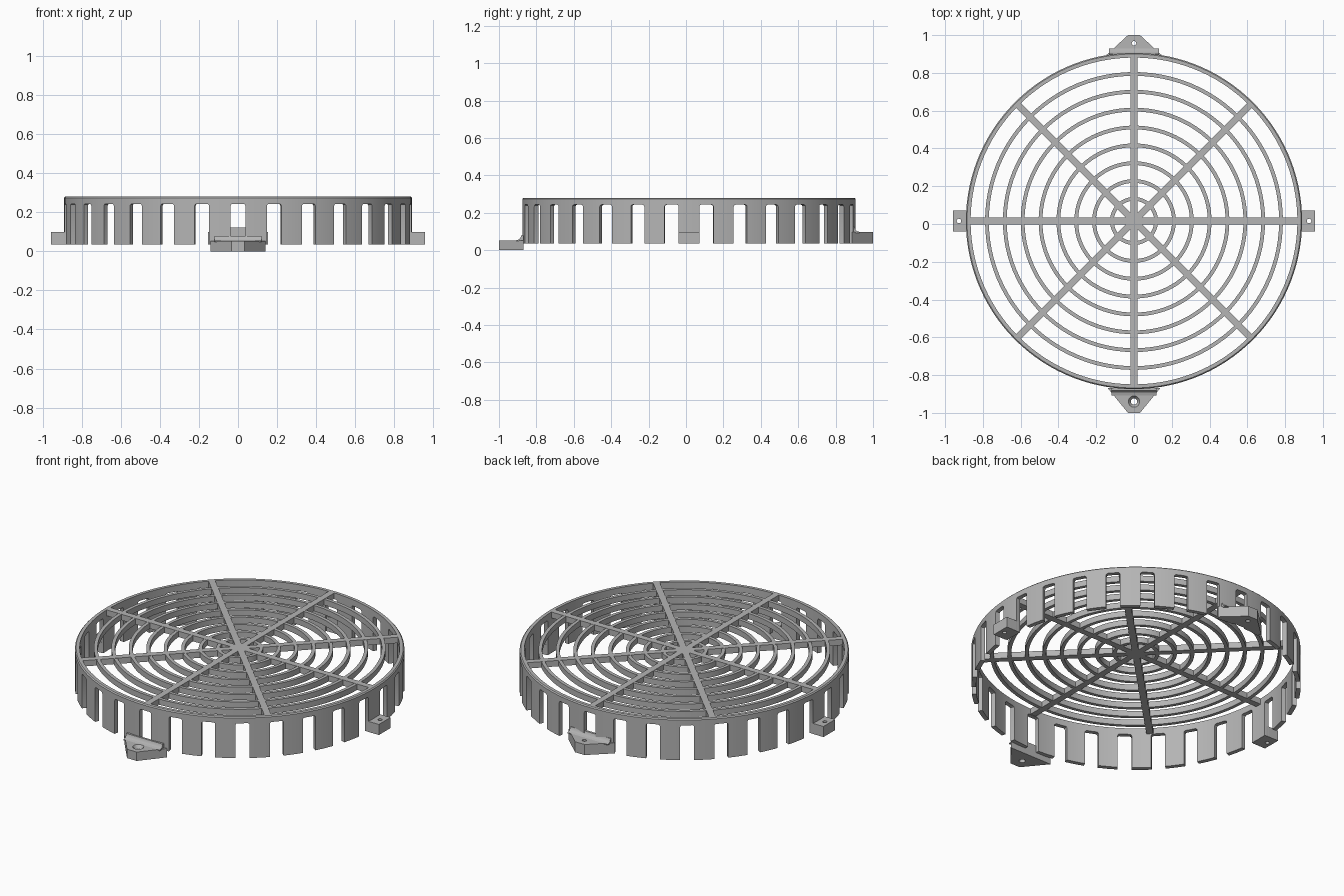
import bpy, bmesh, math
from mathutils import Matrix, Vector

if "Cube" in bpy.data.objects:
    bpy.data.objects.remove(bpy.data.objects["Cube"])

CY = 0.016            # grille axis sits slightly behind the origin
R, WALL = 0.89, 0.025
TOP, BASE = 0.28, 0.035
BAR = 0.035           # depth of the rings and spokes

grey = bpy.data.materials.new("grey plastic")
grey.use_nodes = True
colour = (0.46, 0.46, 0.46, 1)
grey.diffuse_color = colour
grey.node_tree.nodes["Principled BSDF"].inputs["Base Color"].default_value = colour


def finish(name, bm):
    bmesh.ops.recalc_face_normals(bm, faces=bm.faces)
    mesh = bpy.data.meshes.new(name)
    bm.to_mesh(mesh)
    bm.free()
    mesh.materials.append(grey)
    ob = bpy.data.objects.new(name, mesh)
    bpy.context.collection.objects.link(ob)
    return ob


def activate(ob):
    bpy.ops.object.select_all(action='DESELECT')
    ob.select_set(True)
    bpy.context.view_layer.objects.active = ob


def smooth(ob):
    activate(ob)
    bpy.ops.object.shade_smooth_by_angle(angle=math.radians(30))


def hoop(name, outer, width, z0, z1, steps, chamfer=0.0):
    """Ring with a rectangular section, top outer edge optionally chamfered."""
    section = [(outer - width, z0), (outer, z0), (outer, z1 - chamfer)]
    if chamfer:
        section.append((outer - chamfer, z1))
    else:
        section[-1] = (outer, z1)
    section.append((outer - width, z1))
    bm = bmesh.new()
    loops = []
    for i in range(steps):
        a = 2 * math.pi * i / steps
        loops.append([bm.verts.new((r * math.cos(a), CY + r * math.sin(a), z)) for r, z in section])
    n = len(section)
    for i in range(steps):
        p, q = loops[i], loops[(i + 1) % steps]
        for j in range(n):
            k = (j + 1) % n
            bm.faces.new((p[j], q[j], q[k], p[k]))
    return finish(name, bm)


def prism(bm, points, vector):
    face = bm.faces.new([bm.verts.new(p) for p in points])
    new = bmesh.ops.extrude_face_region(bm, geom=[face])["geom"]
    bmesh.ops.translate(bm, vec=vector, verts=[v for v in new if isinstance(v, bmesh.types.BMVert)])


def cut(ob, cutter):
    cutter.hide_render = True
    mod = ob.modifiers.new("cut", 'BOOLEAN')
    mod.operation, mod.solver, mod.object = 'DIFFERENCE', 'EXACT', cutter
    activate(ob)
    bpy.ops.object.modifier_apply(modifier=mod.name)
    bpy.data.objects.remove(cutter)


def drill(ob, x, y, radius, sink=0.0, z=0.0):
    bm = bmesh.new()
    place = Matrix.Translation((x, y, 0.05))
    bmesh.ops.create_cone(bm, cap_ends=True, segments=24, radius1=radius, radius2=radius, depth=0.4, matrix=place)
    cut(ob, finish("drill_cutter", bm))
    if sink:
        bm = bmesh.new()
        bmesh.ops.create_cone(bm, cap_ends=True, segments=24, radius1=radius, radius2=sink,
                              depth=0.02, matrix=Matrix.Translation((x, y, z - 0.009)))
        cut(ob, finish("sink_cutter", bm))


# Slotted outer wall
wall = hoop("slotted_wall", R, WALL, BASE, TOP, 120, 0.006)
bm = bmesh.new()
w, z0, z1, c = 0.038, -0.1, 0.243, 0.01
arch = [(-w, z0), (w, z0), (w, z1 - c), (w - 0.3 * c, z1 - 0.3 * c), (w - c, z1),
        (c - w, z1), (0.3 * c - w, z1 - 0.3 * c), (-w, z1 - c)]
for i in range(30):
    turn = Matrix.Rotation(2 * math.pi * i / 30, 3, 'Z')
    centre = Vector((0, CY, 0))
    prism(bm, [turn @ Vector((x, -0.8, z)) + centre for x, z in arch], turn @ Vector((0, -0.2, 0)))
cut(wall, finish("slot_cutter", bm))
smooth(wall)

# Concentric guard rings
for i in range(8):
    smooth(hoop(f"guard_ring_{i + 1}", 0.127 + 0.0945 * i, 0.02, TOP - BAR, TOP - 0.001, 96))

# Four full-width bars form the eight spokes
for i in range(4):
    bm = bmesh.new()
    bmesh.ops.create_cube(bm, size=1, matrix=Matrix.Translation((0, CY, TOP - BAR / 2))
                          @ Matrix.Rotation(math.pi * i / 4, 4, 'Z')
                          @ Matrix.Diagonal((2 * R - WALL, 0.037, BAR, 1)))
    finish(f"spoke_bar_{i + 1}", bm)


def end_tab(name, side, root, half, z0, z1):
    """Tapered mounting ear with a concave fillet against the wall."""
    bm = bmesh.new()
    plan = [(-half, root), (half, root), (0.032, 1.0), (-0.032, 1.0)]
    prism(bm, [(x, side * y, z0) for x, y in plan], (0, 0, z1 - z0))
    ear = finish(name, bm)
    bm = bmesh.new()
    curve = [(root, z1 - 0.005), (root + 0.04, z1 - 0.005), (root + 0.04, z1), (root + 0.025, z1 + 0.004),
             (root + 0.017, z1 + 0.012), (root + 0.013, z1 + 0.025), (root, z1 + 0.025)]
    prism(bm, [(0.02 - half, side * y, z) for y, z in curve], (2 * half - 0.04, 0, 0))
    smooth(finish(name + "_fillet", bm))
    return ear


# Front and back mounting ears
front = end_tab("front_ear", -1, 0.868, 0.14, 0.0, 0.053)
drill(front, 0, -0.94, 0.017, 0.031, 0.053)
back = end_tab("back_ear", 1, 0.888, 0.153, BASE, 0.098)
drill(back, 0, 0.957, 0.012)

# Small square side lugs
for side, name in ((1, "left_lug"), (-1, "right_lug")):
    bm = bmesh.new()
    plan = [(R - 0.015, CY - 0.055), (0.957, CY - 0.055), (0.957, CY + 0.055), (R - 0.015, CY + 0.055)]
    prism(bm, [(side * x, y, BASE) for x, y in plan], (0, 0, 0.063))
    drill(finish(name, bm), side * 0.927, CY, 0.012)
